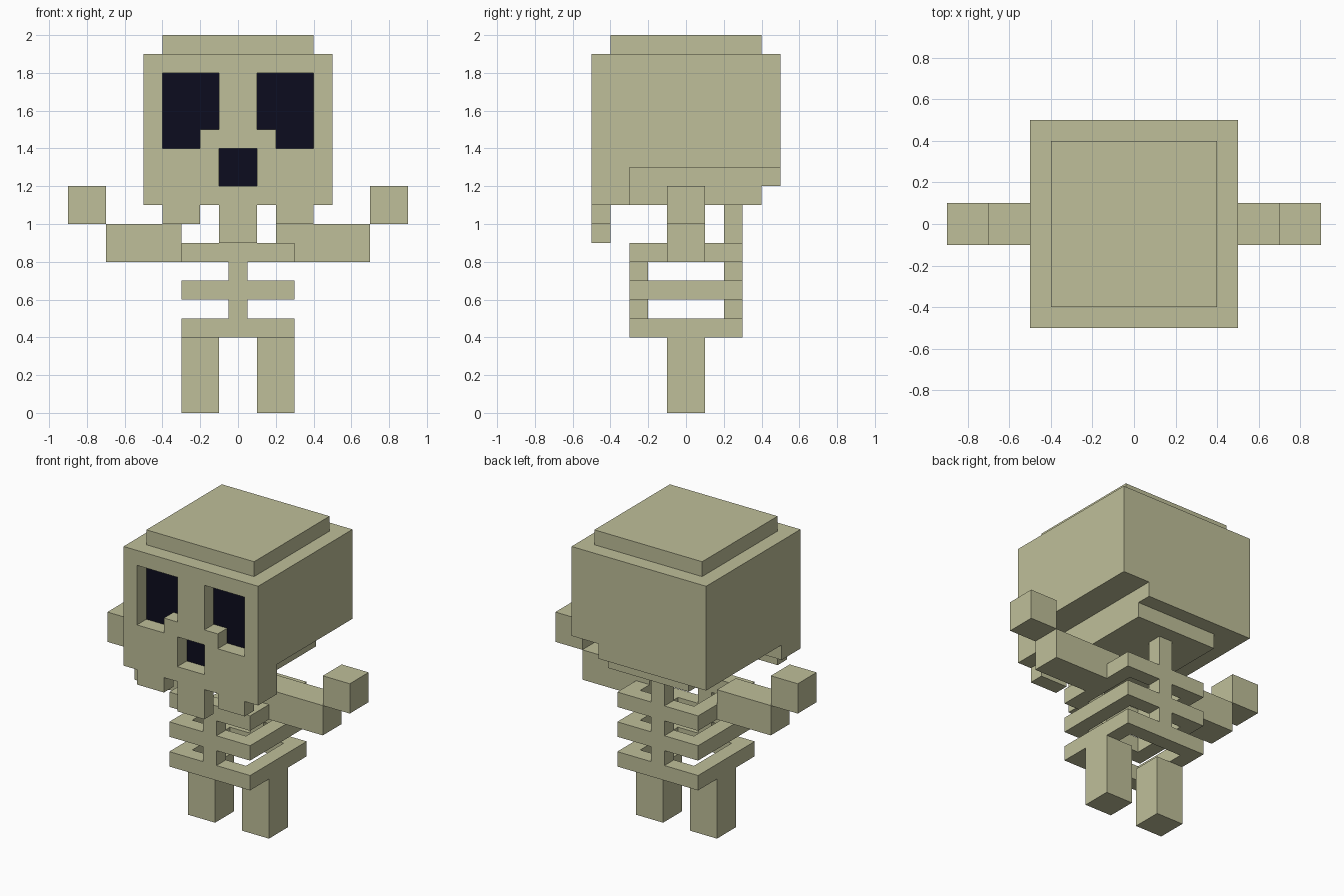
import bpy, bmesh
from mathutils import Vector

cube = bpy.data.objects.get("Cube")
if cube:
    bpy.data.objects.remove(cube, do_unlink=True)


def material(name, rgb):
    m = bpy.data.materials.new(name)
    m.use_nodes = True
    m.diffuse_color = (*rgb, 1)
    m.node_tree.nodes["Principled BSDF"].inputs["Base Color"].default_value = (*rgb, 1)
    return m


BONE = material("bone", (0.52, 0.52, 0.32))
DARK = material("socket_black", (0.0035, 0.0035, 0.013))


def prism(name, points, sweep):
    """Extrude a closed outline of 3D points along a vector."""
    bm = bmesh.new()
    face = bm.faces.new([bm.verts.new(p) for p in points])
    out = bmesh.ops.extrude_face_region(bm, geom=[face])
    verts = [g for g in out["geom"] if isinstance(g, bmesh.types.BMVert)]
    bmesh.ops.translate(bm, verts=verts, vec=Vector(sweep))
    bmesh.ops.recalc_face_normals(bm, faces=bm.faces)
    mesh = bpy.data.meshes.new(name)
    bm.to_mesh(mesh)
    bm.free()
    mesh.materials.append(BONE)
    obj = bpy.data.objects.new(name, mesh)
    bpy.context.collection.objects.link(obj)
    return obj


def box(name, x, y, z):
    corners = [(x[0], y[0], z[0]), (x[1], y[0], z[0]), (x[1], y[1], z[0]), (x[0], y[1], z[0])]
    return prism(name, corners, (0, 0, z[1] - z[0]))


def carve(obj, cutters):
    """Subtract the cutters, bake the result and remove them."""
    for c in cutters:
        mod = obj.modifiers.new("carve", "BOOLEAN")
        mod.operation = "DIFFERENCE"
        mod.solver = "EXACT"
        mod.object = c
    deps = bpy.context.evaluated_depsgraph_get()
    deps.update()
    mesh = bpy.data.meshes.new_from_object(obj.evaluated_get(deps))
    obj.modifiers.clear()
    obj.data = mesh
    for c in cutters:
        bpy.data.objects.remove(c, do_unlink=True)


# Skull: side profile with the front jaw hanging lower than the back
side = [(-.5, 1.1), (-.3, 1.1), (-.3, 1.3), (.5, 1.3), (.5, 1.9), (-.5, 1.9)]
skull = prism("skull", [(-.5, y, z) for y, z in side], (1, 0, 0))

# Eye and nose sockets, 0.1 deep
eye = [(.1, 1.5), (.2, 1.5), (.2, 1.4), (.4, 1.4), (.4, 1.8), (.1, 1.8)]
cutters = [prism("eye_cutter", [(s * x, -.6, z) for x, z in eye], (0, .2, 0)) for s in (-1, 1)]
cutters.append(box("nose_cutter", (-.1, .1), (-.6, -.4), (1.2, 1.4)))
carve(skull, cutters)

# Socket floors are dark
skull.data.materials.clear()
skull.data.materials.append(BONE)
skull.data.materials.append(DARK)
for p in skull.data.polygons:
    p.material_index = int(p.normal.y < -.9 and abs(p.center.y + .4) < .01)

# Skull crown and stepped underside
box("skull_crown", (-.4, .4), (-.4, .4), (1.9, 2.0))
box("skull_base", (-.5, .3), (-.3, .5), (1.2, 1.3))
box("palate", (-.3, .3), (-.3, .4), (1.1, 1.2))

# Teeth
for name, x, low in (("right_tooth", (-.4, -.2), 1.0), ("middle_tooth", (-.1, .1), .9),
                     ("left_tooth", (.2, .4), 1.0)):
    box(name, x, (-.5, -.4), (low, 1.1))

# Spine and breastbone
box("spine", (-.05, .05), (.2, .3), (.5, 1.1))
box("breastbone", (-.05, .05), (-.3, -.2), (.5, .8))

# Square rib rings, the lowest being the pelvis
for name, z in (("pelvis", .4), ("middle_rib", .6), ("top_rib", .8)):
    ring = box(name, (-.3, .3), (-.3, .3), (z, z + .1))
    carve(ring, [box("rib_cutter", (-.2, .2), (-.2, .2), (z - .1, z + .2))])

# Arms, raised hands and legs
box("right_arm", (-.7, -.3), (-.1, .1), (.8, 1.0))
box("left_arm", (.2, .7), (-.1, .1), (.8, 1.0))
for label, s in (("right", -1), ("left", 1)):
    box(label + "_hand", sorted((s * .7, s * .9)), (-.1, .1), (1.0, 1.2))
    box(label + "_leg", sorted((s * .1, s * .3)), (-.1, .1), (0, .4))
